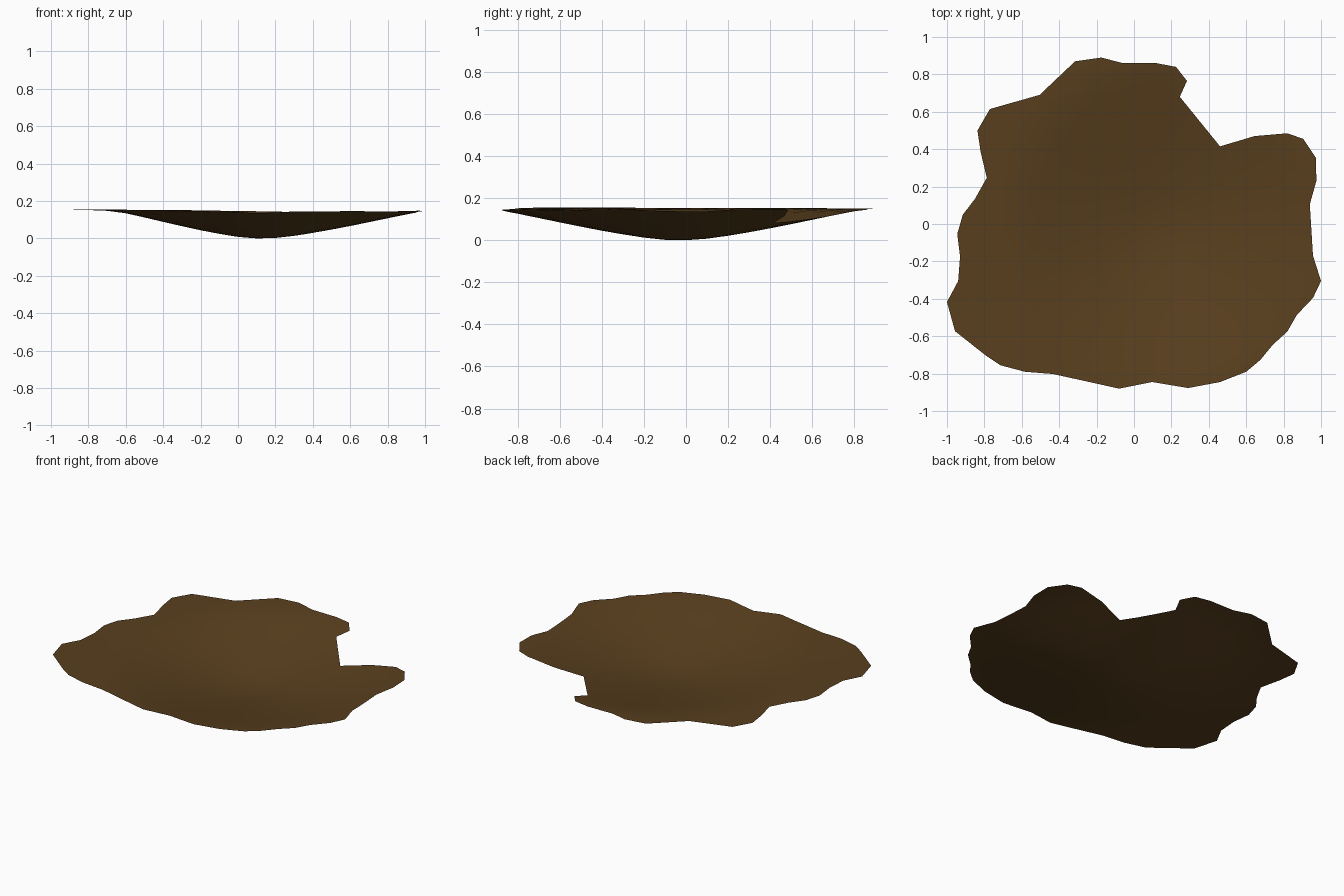
import bpy, bmesh
from mathutils import Vector

if "Cube" in bpy.data.objects:
    bpy.data.objects.remove(bpy.data.objects["Cube"])

# Ragged outline seen from above
OUTLINE = [
    (-.315, .87), (-.175, .89), (-.06, .86), (.12, .86), (.225, .84), (.283, .765),
    (.245, .68), (.18, .62), (.18, .497), (.28, .405), (.46, .415), (.645, .47),
    (.82, .485), (.905, .455), (.973, .353), (.975, .23), (.94, .105), (.957, -.17),
    (1, -.305), (.957, -.395), (.87, -.487), (.82, -.575), (.743, -.645),
    (.675, -.727), (.6, -.79), (.46, -.845), (.29, -.877), (.097, -.845),
    (-.08, -.88), (-.433, -.802), (-.583, -.79), (-.715, -.755), (-.79, -.705),
    (-.957, -.573), (-1, -.417), (-.94, -.305), (-.93, -.175), (-.945, -.053),
    (-.915, .05), (-.85, .135), (-.787, .247), (-.82, .385), (-.837, .5),
    (-.77, .615), (-.505, .69)]

# Dish depth against distance from the lowest point
PROFILE = [(0, 0), (.1, .005), (.2, .018), (.35, .043), (.5, .072), (.65, .103),
           (.75, .124), (.86, .145), (.95, .151), (1.1, .155), (1.4, .158)]


def height(x, y):
    dx, dy = x - .12, y + .03
    if dx < 0:
        dx *= 1.13
    r = (dx * dx + dy * dy) ** .5
    for (r0, z0), (r1, z1) in zip(PROFILE, PROFILE[1:]):
        if r <= r1:
            return z0 + (z1 - z0) * (r - r0) / (r1 - r0)
    return PROFILE[-1][1]


# Flat sheet, cut by a grid, then sunk into a shallow dish
bm = bmesh.new()
face = bm.faces.new([bm.verts.new((x, y, 0)) for x, y in reversed(OUTLINE)])
bmesh.ops.triangulate(bm, faces=[face])
for axis in (Vector((1, 0, 0)), Vector((0, 1, 0))):
    for i in range(-9, 10):
        bmesh.ops.bisect_plane(bm, geom=bm.verts[:] + bm.edges[:] + bm.faces[:],
                               plane_co=axis * i * .1, plane_no=axis, dist=1e-5)
bmesh.ops.remove_doubles(bm, verts=bm.verts[:], dist=1e-4)
for v in bm.verts:
    v.co.z = height(v.co.x, v.co.y)
for f in bm.faces:
    f.normal_update()
    if f.normal.z < 0:
        f.normal_flip()
    f.smooth = True
low = min(v.co.z for v in bm.verts)
for v in bm.verts:
    v.co.z -= low

mesh = bpy.data.meshes.new("shallow_dish")
bm.to_mesh(mesh)
bm.free()
dish = bpy.data.objects.new("shallow_dish", mesh)
bpy.context.collection.objects.link(dish)

mat = bpy.data.materials.new("brown")
mat.diffuse_color = (.1, .05, .013, 1)
mat.use_nodes = True
mat.node_tree.nodes["Principled BSDF"].inputs["Base Color"].default_value = mat.diffuse_color
mesh.materials.append(mat)
